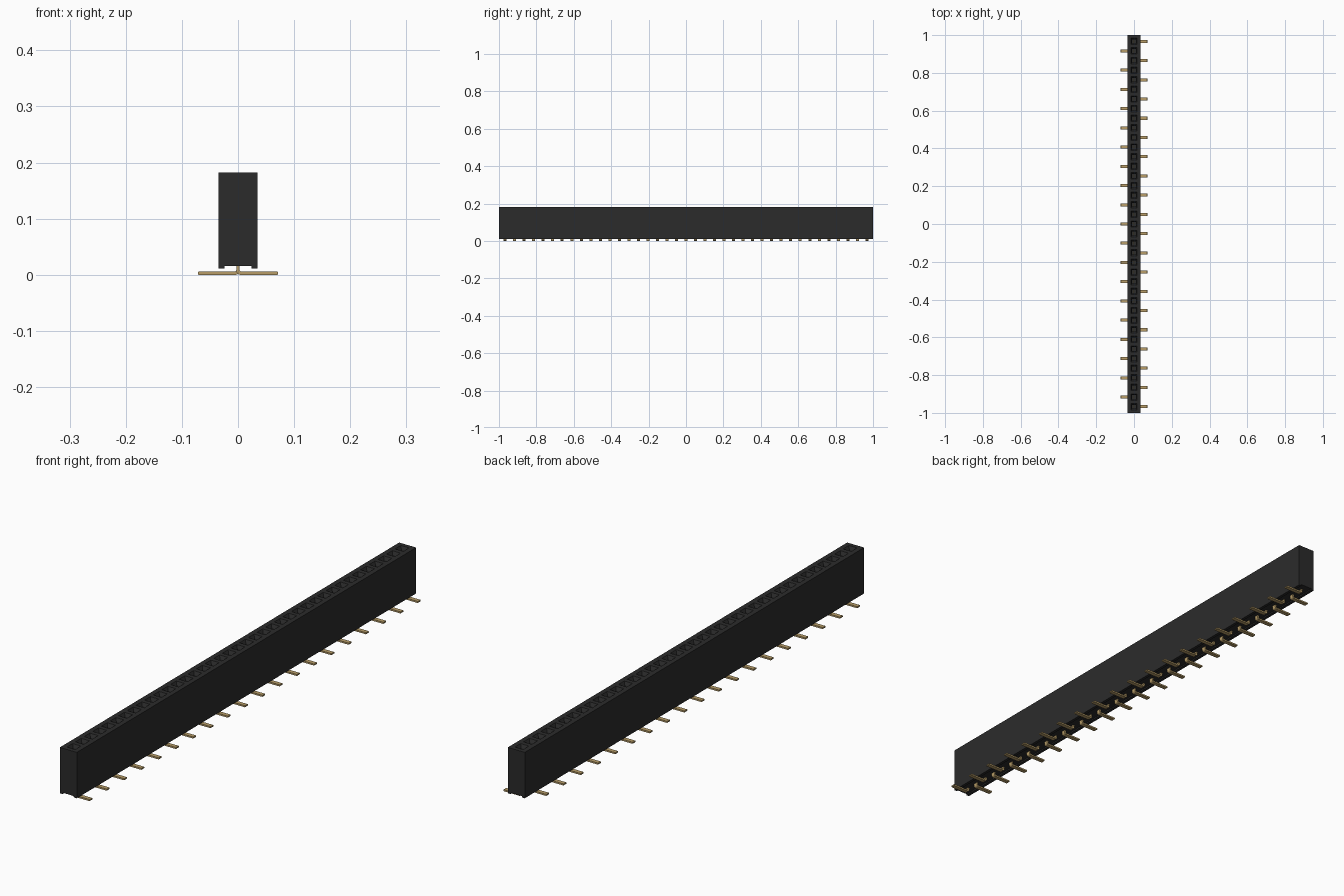
import bpy, bmesh, math

cube = bpy.data.objects.get("Cube")
if cube:
    bpy.data.objects.remove(cube, do_unlink=True)

PINS = 39
PITCH = 0.0509
HALF_W, TOP, BOTTOM = 0.035, 0.182, 0.011


def material(name, rgb):
    m = bpy.data.materials.new(name)
    m.use_nodes = True
    m.diffuse_color = (*rgb, 1)
    m.node_tree.nodes["Principled BSDF"].inputs["Base Color"].default_value = (*rgb, 1)
    return m


def make_object(name, bm, mat):
    bmesh.ops.remove_doubles(bm, verts=bm.verts, dist=1e-5)
    bmesh.ops.recalc_face_normals(bm, faces=bm.faces)
    mesh = bpy.data.meshes.new(name)
    bm.to_mesh(mesh)
    bm.free()
    mesh.materials.append(mat)
    ob = bpy.data.objects.new(name, mesh)
    bpy.context.collection.objects.link(ob)
    return ob


black = material("black plastic", (0.024, 0.024, 0.024))
gold = material("gold plating", (0.48, 0.34, 0.14))

pin_y = [(i - (PINS - 1) / 2) * PITCH for i in range(PINS)]

# Housing: cross-section with a channel underneath, one segment per socket
section = [(HALF_W, TOP), (HALF_W, BOTTOM), (0.024, BOTTOM), (0.024, 0.016),
           (-0.024, 0.016), (-0.024, BOTTOM), (-HALF_W, BOTTOM), (-HALF_W, TOP)]
bounds = [-1.0] + [y + PITCH / 2 for y in pin_y[:-1]] + [1.0]
bm = bmesh.new()
rows = [[bm.verts.new((x, y, z)) for x, z in section] for y in bounds]
bm.faces.new(rows[0])
bm.faces.new(rows[-1])
for i, y in enumerate(pin_y):
    a, b = rows[i], rows[i + 1]
    for k in range(len(section) - 1):
        bm.faces.new((a[k], a[k + 1], b[k + 1], b[k]))
    # Funnel-shaped square socket sunk into the top
    ring = [a[0], b[0], b[-1], a[-1]]
    for half, z in ((0.017, TOP), (0.010, TOP - 0.012), (0.010, 0.06)):
        new = [bm.verts.new((sx * half, y + sy * half, z))
               for sx, sy in ((1, -1), (1, 1), (-1, 1), (-1, -1))]
        for k in range(4):
            n = (k + 1) % 4
            bm.faces.new((ring[k], ring[n], new[n], new[k]))
        ring = new
    bm.faces.new(ring)
make_object("housing", bm, black)

# Contacts: bent flat strips whose feet alternate sides
T, R, HALF_Y = 0.003, 0.004, 0.008
outer = [(-T + (R + T) * (1 - math.cos(t)), (R + T) * (1 - math.sin(t)))
         for t in (0, math.pi / 6, math.pi / 3, math.pi / 2)]
profile = ([(-T, 0.13)] + outer +
           [(0.070, 0), (0.071, 0.001), (0.071, 0.005), (0.070, 0.006),
            (0.005, 0.006), (0.003, 0.008), (T, 0.13)])
bm = bmesh.new()
for i, y in enumerate(pin_y):
    side = 1 if i % 2 == 0 else -1
    front, back = [[bm.verts.new((side * x, y + d, z)) for x, z in profile]
                   for d in (-HALF_Y, HALF_Y)]
    bm.faces.new(front)
    bm.faces.new(back)
    for k in range(len(profile)):
        n = (k + 1) % len(profile)
        bm.faces.new((front[k], front[n], back[n], back[k]))
make_object("contacts", bm, gold)
